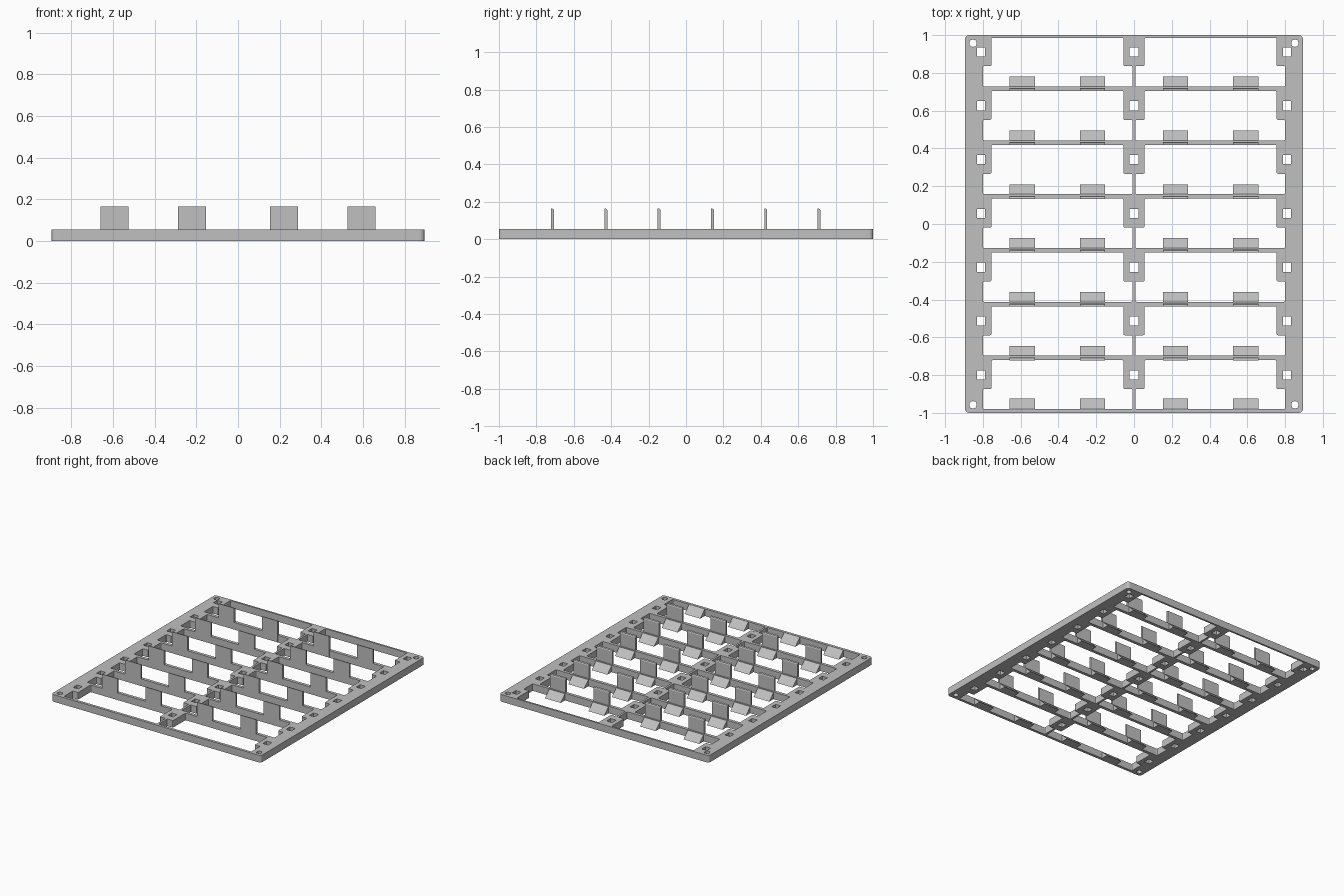
import bpy
import bmesh
from mathutils import Vector

cube = bpy.data.objects.get("Cube")
if cube:
    bpy.data.objects.remove(cube, do_unlink=True)

grey = bpy.data.materials.new("plain grey")
grey.use_nodes = True
grey.diffuse_color = (0.53, 0.53, 0.53, 1)
grey.node_tree.nodes["Principled BSDF"].inputs["Base Color"].default_value = grey.diffuse_color

H = 0.055                 # frame thickness
PITCH = 0.285             # spacing of the cross bars
ROWS = 7
RAIL, BLOCK, SPINE, HUB = 0.80, 0.755, 0.008, 0.056
TAB_X = (0.22, 0.592)     # tab centres on each side
TAB_W = 0.067             # half width of a tab


def bar_y(k):
    return -0.709 + PITCH * (k - 1)


def rounded(points, r, steps=5):
    """Outline with every corner replaced by a small curve."""
    out = []
    for i, p in enumerate(points):
        p = Vector(p)
        a = p + (Vector(points[i - 1]) - p).normalized() * r
        b = p + (Vector(points[(i + 1) % len(points)]) - p).normalized() * r
        for s in range(steps + 1):
            t = s / steps
            out.append(a * (1 - t) ** 2 + p * 2 * t * (1 - t) + b * t * t)
    return out


def rect(cx, cy, hx, hy):
    return [(cx - hx, cy - hy), (cx + hx, cy - hy), (cx + hx, cy + hy), (cx - hx, cy + hy)]


def add_object(name, mesh):
    ob = bpy.data.objects.new(name, mesh)
    bpy.context.collection.objects.link(ob)
    mesh.materials.clear()
    mesh.materials.append(grey)
    return ob


# Frame outline, cell openings, square sockets and corner screw holes
outlines = [rounded(rect(0, 0, 0.895, 1), 0.025)]
for k in range(ROWS):
    front = bar_y(k) + 0.012 if k else -0.979
    back = bar_y(k + 1) - 0.012 if k < ROWS - 1 else 0.986
    step = bar_y(k + 1) - 0.165
    socket = bar_y(k + 1) - 0.09
    for side in (-1, 1):
        cell = [(SPINE, front), (RAIL, front), (RAIL, step), (BLOCK, step),
                (BLOCK, back), (HUB, back), (HUB, step), (SPINE, step)]
        outlines.append(rounded([(side * x, y) for x, y in cell], 0.008))
        outlines.append(rect(side * 0.81, socket, 0.022, 0.024))
    outlines.append(rect(0, socket, 0.023, 0.024))
for sx in (-1, 1):
    for sy in (-1, 1):
        outlines.append(rounded(rect(sx * 0.852, sy * 0.957, 0.019, 0.019), 0.019))

curve = bpy.data.curves.new("frame_outline", "CURVE")
curve.dimensions = "2D"
curve.fill_mode = "BOTH"
curve.extrude = H / 2
for pts in outlines:
    spline = curve.splines.new("POLY")
    spline.points.add(len(pts) - 1)
    for sp, p in zip(spline.points, pts):
        sp.co = (p[0], p[1], 0, 1)
    spline.use_cyclic_u = True
helper = bpy.data.objects.new("frame_outline", curve)
bpy.context.collection.objects.link(helper)
bpy.context.view_layer.update()
graph = bpy.context.evaluated_depsgraph_get()
mesh = bpy.data.meshes.new_from_object(helper.evaluated_get(graph))
bpy.data.objects.remove(helper, do_unlink=True)
bm = bmesh.new()
bm.from_mesh(mesh)
bmesh.ops.remove_doubles(bm, verts=bm.verts, dist=0.00005)
bmesh.ops.recalc_face_normals(bm, faces=bm.faces)
bmesh.ops.translate(bm, verts=bm.verts, vec=(0, 0, H / 2))
for f in bm.faces:
    f.smooth = False
bm.to_mesh(mesh)
bm.free()
add_object("frame", mesh)


def prism(name, profile, cx):
    """Side profile (y, z) pulled across the width of a tab."""
    bm = bmesh.new()
    face = bm.faces.new([bm.verts.new((cx - TAB_W, y, z)) for y, z in profile])
    ext = bmesh.ops.extrude_face_region(bm, geom=[face])
    verts = [v for v in ext["geom"] if isinstance(v, bmesh.types.BMVert)]
    bmesh.ops.translate(bm, verts=verts, vec=(2 * TAB_W, 0, 0))
    bmesh.ops.recalc_face_normals(bm, faces=bm.faces)
    me = bpy.data.meshes.new(name)
    bm.to_mesh(me)
    bm.free()
    return add_object(name, me)


# Sloped foot behind every bar, upright tab on all but the front bar
for k in range(ROWS):
    y = bar_y(k) if k else -0.988
    for cx in [s * x for s in (-1, 1) for x in TAB_X]:
        prism("sloped_foot", [(y, 0), (y + 0.064, 0), (y + 0.008, H), (y, H)], cx)
        if k:
            f, b = y - 0.0125, y + 0.003
            prism("upright_tab", [(f, 0.001), (b, 0.001), (b, 0.155),
                                  (b - 0.004, 0.162), (f + 0.004, 0.165), (f, 0.165)], cx)
